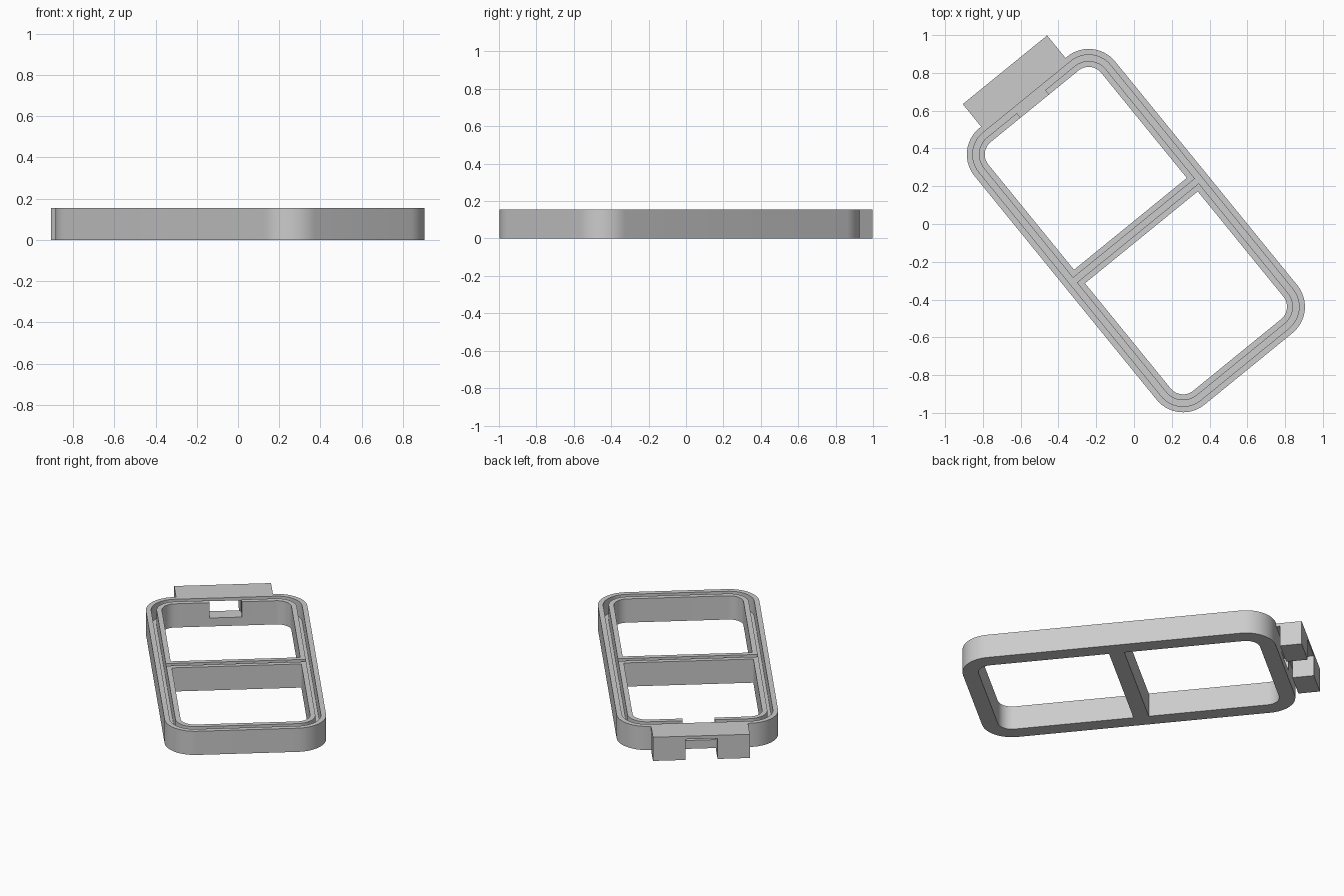
import bpy, bmesh, math
from mathutils import Matrix

if "Cube" in bpy.data.objects:
    bpy.data.objects.remove(bpy.data.objects["Cube"])

H = 0.155            # overall height
FLOOR = 0.055        # groove floor and window sill
HALF_W, HALF_L, R = 0.48, 0.944, 0.18
WALL = 0.095         # full rail width
PLACE = Matrix.Translation((0.01, -0.035, 0)) @ Matrix.Rotation(math.radians(39.15), 4, 'Z')

grey = bpy.data.materials.new("light grey")
grey.diffuse_color = (0.6, 0.6, 0.6, 1)
grey.use_nodes = True
grey.node_tree.nodes["Principled BSDF"].inputs["Base Color"].default_value = grey.diffuse_color


def new_object(name, bm):
    bmesh.ops.recalc_face_normals(bm, faces=bm.faces)
    me = bpy.data.meshes.new(name)
    bm.to_mesh(me)
    bm.free()
    me.materials.append(grey)
    ob = bpy.data.objects.new(name, me)
    bpy.context.collection.objects.link(ob)
    return ob


def box(name, x0, x1, y0, y1, z0, z1):
    bm = bmesh.new()
    bmesh.ops.create_cube(bm, size=1)
    for v in bm.verts:
        v.co = ((x0 + x1) / 2 + v.co.x * (x1 - x0),
                (y0 + y1) / 2 + v.co.y * (y1 - y0),
                (z0 + z1) / 2 + v.co.z * (z1 - z0))
    return new_object(name, bm)


def rounded_loop(inset, steps=14):
    """Outline of the frame moved inwards."""
    pts = []
    for k, (sx, sy) in enumerate([(1, 1), (-1, 1), (-1, -1), (1, -1)]):
        for i in range(steps + 1):
            a = math.pi / 2 * (k + i / steps)
            pts.append((sx * (HALF_W - R) + (R - inset) * math.cos(a),
                        sy * (HALF_L - R) + (R - inset) * math.sin(a)))
    return pts


def ring(name, inset0, inset1, z0, z1):
    """Closed rectangular section swept round the frame outline."""
    bm = bmesh.new()
    rows = [[bm.verts.new((x, y, z)) for x, y in rounded_loop(d)]
            for d, z in [(inset0, z0), (inset0, z1), (inset1, z1), (inset1, z0)]]
    n = len(rows[0])
    for r in range(4):
        a, b = rows[r], rows[(r + 1) % 4]
        for i in range(n):
            j = (i + 1) % n
            bm.faces.new((a[i], a[j], b[j], b[i]))
    return new_object(name, bm)


def combine(target, tool, operation):
    m = target.modifiers.new("bool", 'BOOLEAN')
    m.operation, m.solver, m.object = operation, 'EXACT', tool
    bpy.context.view_layer.objects.active = target
    bpy.ops.object.modifier_apply(modifier=m.name)
    bpy.data.objects.remove(tool)


# rounded frame with a bar across the middle
frame = ring("frame", 0, WALL, 0, H)
inner = HALF_W - WALL
combine(frame, box("crossbar", -inner - 0.02, inner + 0.02, -0.046, 0.046, 0, H), 'UNION')

# groove running round the rails and along the bar
combine(frame, ring("rail_groove", 0.031, 0.064, FLOOR, H + 0.1), 'DIFFERENCE')
reach = HALF_W - 0.045
combine(frame, box("bar_groove", -reach, reach, -0.016, 0.016, FLOOR, H + 0.1), 'DIFFERENCE')

# window through the end rail: open above the inner wall, bridged at the outer wall
combine(frame, box("inner_notch", -0.096, 0.096, 0.80, 0.90, FLOOR, H + 0.1), 'DIFFERENCE')
combine(frame, box("outer_window", -0.096, 0.096, 0.88, 1.0, FLOOR, H - 0.02), 'DIFFERENCE')

# clip: top plate with two hanging legs
parts = [frame, box("clip_plate", -0.288, 0.288, HALF_L, 1.098, H - 0.02, H)]
for side, x in (("left", -0.192), ("right", 0.192)):
    parts.append(box("clip_leg_" + side, x - 0.096, x + 0.096, 0.968, 1.098, 0, H - 0.02))

# turn into place and shade
for ob in parts:
    ob.data.transform(PLACE)
    ob.select_set(True)
bpy.context.view_layer.objects.active = frame
bpy.ops.object.shade_smooth_by_angle(angle=math.radians(30))
